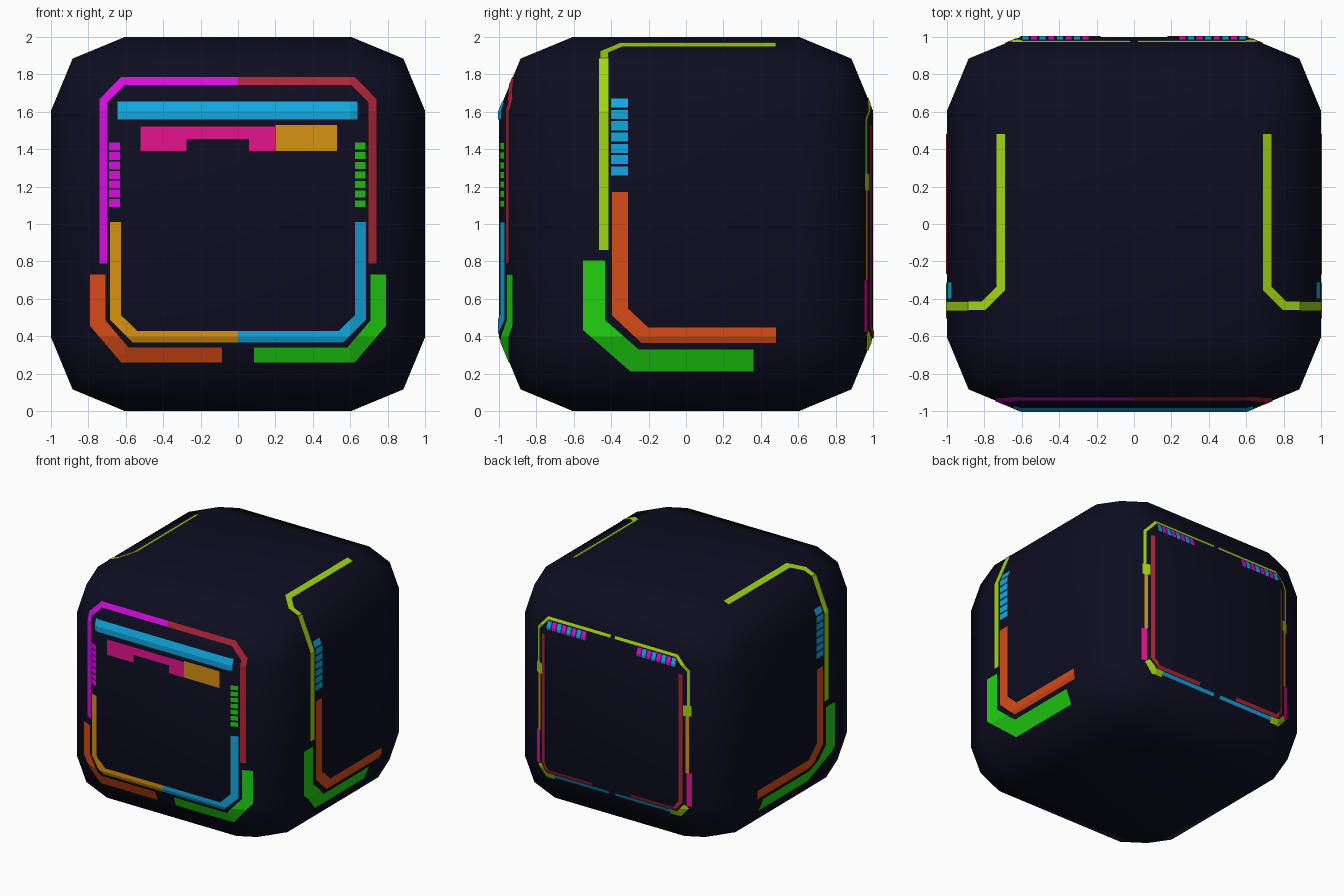
import bpy, bmesh
from mathutils import Vector
from mathutils.bvhtree import BVHTree

if "Cube" in bpy.data.objects:
    bpy.data.objects.remove(bpy.data.objects["Cube"])

LIFT = 0.004


def mat(name, r, g, b):
    m = bpy.data.materials.new(name)
    m.diffuse_color = (r, g, b, 1)
    m.use_nodes = True
    m.node_tree.nodes["Principled BSDF"].inputs["Base Color"].default_value = m.diffuse_color
    return m


NAVY = mat("navy", 0.004, 0.004, 0.015)
MAGENTA = mat("magenta", 0.68, 0.004, 0.75)
RED = mat("dark red", 0.42, 0.018, 0.035)
BLUE = mat("sky blue", 0.006, 0.39, 0.74)
PINK = mat("pink", 0.78, 0.006, 0.27)
GOLD = mat("gold", 0.70, 0.29, 0.006)
ORANGE = mat("orange", 0.68, 0.07, 0.008)
GREEN = mat("green", 0.015, 0.65, 0.006)
LIME = mat("lime", 0.36, 0.67, 0.006)

# Body: cube with wide two-step rounded edges
bm = bmesh.new()
bmesh.ops.create_cube(bm, size=2)
bmesh.ops.translate(bm, verts=bm.verts, vec=(0, 0, 1))
bmesh.ops.bevel(bm, geom=bm.edges[:], offset=0.395, segments=2, profile=0.5,
                affect='EDGES', clamp_overlap=False)
bmesh.ops.recalc_face_normals(bm, faces=bm.faces)
surface = BVHTree.FromBMesh(bm)
mesh = bpy.data.meshes.new("body")
bm.to_mesh(mesh)
bm.free()
mesh.materials.append(NAVY)
body = bpy.data.objects.new("body", mesh)
bpy.context.collection.objects.link(body)
for p in mesh.polygons:
    p.use_smooth = True

# Each side: (2D to 3D start point outside the body, outward direction)
SIDES = {
    "front": (lambda u, v: Vector((u, -3, v)), Vector((0, -1, 0))),
    "back": (lambda u, v: Vector((u, 3, v)), Vector((0, 1, 0))),
    "right": (lambda u, v: Vector((3, u, v)), Vector((1, 0, 0))),
    "left": (lambda u, v: Vector((-3, u, v)), Vector((-1, 0, 0))),
    "top": (lambda u, v: Vector((u, v, 5)), Vector((0, 0, 1))),
}


def decal(name, side, quads, material):
    """Drape flat quads onto the body surface, seen from one side."""
    to3d, out = SIDES[side]
    bm = bmesh.new()
    for q in quads:
        bm.faces.new([bm.verts.new((u, v, 0)) for u, v in q])
    bmesh.ops.remove_doubles(bm, verts=bm.verts, dist=1e-5)
    # split where the body bends
    for axis in range(2):
        centre = 1 if axis == 1 and side != "top" else 0
        for b in (0.605, 0.695, 0.79, 0.884):
            for s in (-1, 1):
                co, no = Vector(), Vector()
                co[axis], no[axis] = centre + s * b, 1
                bmesh.ops.bisect_plane(bm, geom=bm.verts[:] + bm.edges[:] + bm.faces[:],
                                       plane_co=co, plane_no=no)
    for v in bm.verts:
        hit = surface.ray_cast(to3d(v.co.x, v.co.y), -out)[0]
        v.co = hit + out * LIFT
    bm.normal_update()
    bmesh.ops.reverse_faces(bm, faces=[f for f in bm.faces if f.normal.dot(out) < 0])
    me = bpy.data.meshes.new(name)
    bm.to_mesh(me)
    bm.free()
    me.materials.append(material)
    bpy.context.collection.objects.link(bpy.data.objects.new(name, me))


def rect(u0, u1, v0, v1):
    return [(u0, v0), (u1, v0), (u1, v1), (u0, v1)]


def ribbon(pts, width):
    """Mitred strip of quads along a 2D path."""
    pts = [Vector(p) for p in pts]
    dirs = [(b - a).normalized() for a, b in zip(pts, pts[1:])]
    rails = []
    for i, p in enumerate(pts):
        d0, d1 = dirs[max(i - 1, 0)], dirs[min(i, len(dirs) - 1)]
        n0, n1 = Vector((-d0.y, d0.x)), Vector((-d1.y, d1.x))
        m = (n0 + n1).normalized()
        m *= width / 2 / m.dot(n0)
        rails.append((tuple(p + m), tuple(p - m)))
    return [[a[0], a[1], b[1], b[0]] for a, b in zip(rails, rails[1:])]


def flip(pts):
    return [(-u, v) for u, v in pts]


def dashes(u0, u1, v0, v1, n, fill=0.72):
    step = (v1 - v0) / (n - 1 + fill)
    return [rect(u0, u1, v0 + i * step, v0 + (i + fill) * step) for i in range(n)]


# Front: outer frame, inner frame and corner brackets, split in two colours
frame = [(0.718, 0.79), (0.718, 1.66), (0.615, 1.765), (0, 1.765)]
inner = [(0.655, 1.01), (0.655, 0.50), (0.55, 0.397), (0, 0.397)]
bracket = [(0.75, 0.73), (0.75, 0.47), (0.605, 0.30), (0.085, 0.30)]
decal("front_frame_left", "front", ribbon(flip(frame), 0.043), MAGENTA)
decal("front_frame_right", "front", ribbon(frame, 0.043), RED)
decal("front_inner_left", "front", ribbon(flip(inner), 0.06), GOLD)
decal("front_inner_right", "front", ribbon(inner, 0.06), BLUE)
decal("front_bracket_left", "front", ribbon(flip(bracket), 0.082), ORANGE)
decal("front_bracket_right", "front", ribbon(bracket, 0.082), GREEN)

# Front: bars and tick marks
decal("front_top_bar", "front", [rect(-0.645, 0.64, 1.56, 1.655)], BLUE)
decal("front_notched_bar", "front", [rect(-0.52, 0.197, 1.455, 1.52),
                                     rect(-0.52, -0.275, 1.39, 1.455),
                                     rect(0.06, 0.197, 1.39, 1.455)], PINK)
decal("front_short_bar", "front", [rect(0.2, 0.53, 1.39, 1.53)], GOLD)
decal("front_ticks_left", "front", dashes(-0.69, -0.63, 1.09, 1.435, 7, 0.85), MAGENTA)
decal("front_ticks_right", "front", dashes(0.625, 0.682, 1.09, 1.435, 7), GREEN)

# Both sides: corner bands, ticks, and a line running over onto the top
for side, s in (("right", 1), ("left", -1)):
    decal(side + "_inner_band", side,
          ribbon([(-0.353, 1.17), (-0.353, 0.53), (-0.22, 0.405), (0.48, 0.405)], 0.085), ORANGE)
    decal(side + "_outer_band", side,
          ribbon([(-0.492, 0.805), (-0.492, 0.46), (-0.275, 0.27), (0.36, 0.27)], 0.118), GREEN)
    decal(side + "_ticks", side, dashes(-0.40, -0.31, 1.26, 1.67, 7, 0.8), BLUE)
    decal(side + "_line", side, ribbon([(-0.44, 0.86), (-0.44, 1.886)], 0.05), LIME)
    decal(side + "_top_line", "top",
          ribbon([(s * 0.886, -0.437), (s * 0.805, -0.437), (s * 0.712, -0.345),
                  (s * 0.712, 0.48)], 0.046), LIME)

# Back: thin frame made of coloured pieces, mirrored left and right
for side, s in (("right", 1), ("left", -1)):
    def back(part, pts, width, material):
        decal("back_" + part + "_" + side, "back",
              ribbon([(s * u, v) for u, v in pts], width), material)
    back("top_line", [(0.70, 1.25), (0.70, 1.56), (0.60, 1.67), (0.02, 1.67)], 0.022, LIME)
    back("clip", [(0.69, 1.18), (0.69, 1.27)], 0.06, LIME)
    back("side_line", [(0.69, 1.18), (0.69, 0.70)], 0.025, GOLD)
    back("side_block", [(0.705, 0.70), (0.705, 0.42)], 0.04, PINK)
    back("inner_line", [(0.64, 1.53), (0.64, 0.45), (0.59, 0.385), (0.18, 0.385)], 0.028, RED)
    back("corner", [(0.685, 0.42), (0.62, 0.345), (0.54, 0.345)], 0.045, LIME)
    back("bottom_line", [(0.54, 0.352), (0.03, 0.352)], 0.026, BLUE)
    # alternating tick marks under the top line
    for k, m in enumerate((MAGENTA, BLUE)):
        marks = [rect(s * (0.24 + i * 0.046), s * (0.277 + i * 0.046), 1.585, 1.65)
                 for i in range(k, 8, 2)]
        decal("back_ticks_%s_%d" % (side, k + 1), "back", marks, m)
